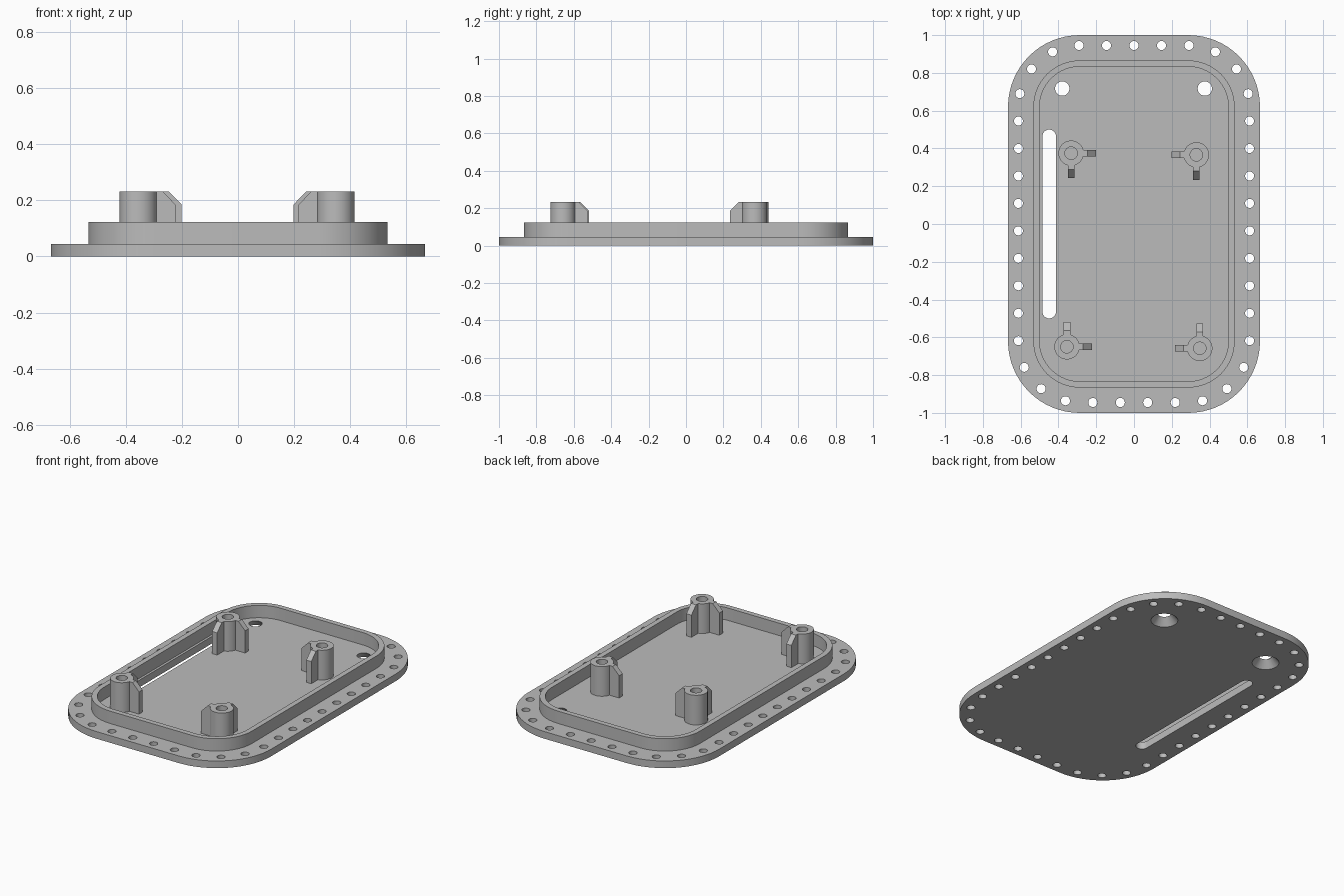
import bpy, bmesh, math
from mathutils import Matrix, Vector

cube = bpy.data.objects.get("Cube")
if cube:
    bpy.data.objects.remove(cube, do_unlink=True)

grey = bpy.data.materials.new("plain_grey")
grey.use_nodes = True
colour = (0.5, 0.5, 0.5, 1)
grey.diffuse_color = colour
grey.node_tree.nodes["Principled BSDF"].inputs["Base Color"].default_value = colour

FLOOR, RIM_TOP, POST_TOP = 0.045, 0.123, 0.232
CX, CY = 0.287, 0.62          # shared centres of all rounded corners


def make_object(name, bm):
    bmesh.ops.recalc_face_normals(bm, faces=bm.faces)
    mesh = bpy.data.meshes.new(name)
    bm.to_mesh(mesh)
    bm.free()
    mesh.materials.append(grey)
    obj = bpy.data.objects.new(name, mesh)
    bpy.context.collection.objects.link(obj)
    return obj


def rounded_outline(cx, cy, r, steps=16):
    pts = []
    for q, (sx, sy) in enumerate([(1, 1), (-1, 1), (-1, -1), (1, -1)]):
        for i in range(steps + 1):
            a = (q + i / steps) * math.pi / 2
            p = (sx * cx + r * math.cos(a), sy * cy + r * math.sin(a))
            if not pts or math.dist(p, pts[-1]) > 1e-5:
                pts.append(p)
    if math.dist(pts[0], pts[-1]) < 1e-5:
        pts.pop()
    return pts


def prism(bm, pts, z0, z1):
    face = bm.faces.new([bm.verts.new((x, y, z0)) for x, y in pts])
    out = bmesh.ops.extrude_face_region(bm, geom=[face], use_keep_orig=True)
    top = [v for v in out["geom"] if isinstance(v, bmesh.types.BMVert)]
    bmesh.ops.translate(bm, verts=top, vec=(0, 0, z1 - z0))


def cone(bm, x, y, z0, z1, r0, r1, n):
    bmesh.ops.create_cone(bm, cap_ends=True, segments=n, radius1=r0, radius2=r1,
                          depth=z1 - z0,
                          matrix=Matrix.Translation((x, y, (z0 + z1) / 2)))


def loft(bm, loops, closed):
    rings = [[bm.verts.new(p) for p in loop] for loop in loops]
    n = len(rings[0])
    for k in range(len(rings) if closed else len(rings) - 1):
        a, b = rings[k], rings[(k + 1) % len(rings)]
        for i in range(n):
            j = (i + 1) % n
            bm.faces.new((a[i], a[j], b[j], b[i]))
    return rings


def bolt_positions(count, r):
    # Evenly spaced around the flange, clockwise from the middle of the back edge
    arc = r * math.pi / 2
    step = (4 * CX + 4 * CY + 4 * arc) / count
    segments = [((0, CY + r), 0, CX)]
    for k, (sx, sy) in enumerate([(1, 1), (1, -1), (-1, -1), (-1, 1)]):
        a = math.pi / 2 * (1 - k)
        segments.append(((sx * CX, sy * CY), a, None))
        b = a - math.pi / 2
        start = (sx * CX + r * math.cos(b), sy * CY + r * math.sin(b))
        segments.append((start, b - math.pi / 2, 2 * CY if k % 2 == 0 else 2 * CX))
    for n in range(count):
        d = n * step
        for (x, y), a, length in segments:
            size = arc if length is None else length
            if d <= size:
                if length is None:
                    yield x + r * math.cos(a - d / r), y + r * math.sin(a - d / r)
                else:
                    yield x + d * math.cos(a), y + d * math.sin(a)
                break
            d -= size


# Flange plate
bm = bmesh.new()
prism(bm, rounded_outline(CX, CY, 0.38), 0, FLOOR)
plate = make_object("base_plate", bm)

# Bolt holes, countersunk holes and long slot, all cut in one go
bm = bmesh.new()
for x, y in bolt_positions(39, 0.325):
    cone(bm, x, y, -0.02, FLOOR + 0.02, 0.024, 0.024, 20)
slope = (0.077 - 0.038) / FLOOR
for x in (-0.38, 0.375):
    cone(bm, x, 0.717, -0.01, FLOOR + 0.01,
         0.077 + 0.01 * slope, 0.038 - 0.01 * slope, 32)
slot = [(x - 0.449, y) for x, y in rounded_outline(0, 0.464, 0.036, 8)]
prism(bm, slot, -0.02, FLOOR + 0.02)
cutter = make_object("hole_cutter", bm)
cutter.hide_render = True
cut = plate.modifiers.new("holes", "BOOLEAN")
cut.operation = "DIFFERENCE"
cut.solver = "EXACT"
cut.object = cutter
bpy.context.view_layer.update()
evaluated = plate.evaluated_get(bpy.context.evaluated_depsgraph_get())
plate_mesh = bpy.data.meshes.new_from_object(evaluated)
plate.modifiers.clear()
plate.data = plate_mesh
bpy.data.objects.remove(cutter, do_unlink=True)

# Raised rim wall
bm = bmesh.new()
section = [(0.246, FLOOR), (0.246, RIM_TOP), (0.213, RIM_TOP), (0.213, FLOOR)]
loft(bm, [[(x, y, z) for x, y in rounded_outline(CX, CY, r)] for r, z in section], True)
rim = make_object("rim_wall", bm)
parts = [plate, rim]


def add_rib(bm, centre, direction):
    # Chamfered web reaching from the post towards the middle
    d = Vector(direction)
    side = Vector((-d.y, d.x, 0)) * 0.0175
    outline = [(0.058, FLOOR), (0.132, FLOOR), (0.132, 0.185),
               (0.086, POST_TOP), (0.058, POST_TOP)]
    face = bm.faces.new([bm.verts.new(centre + d * u - side + Vector((0, 0, z)))
                         for u, z in outline])
    out = bmesh.ops.extrude_face_region(bm, geom=[face], use_keep_orig=True)
    verts = [v for v in out["geom"] if isinstance(v, bmesh.types.BMVert)]
    bmesh.ops.translate(bm, verts=verts, vec=side * 2)


# Four hollow screw posts, each with two ribs
posts = {"back_right": (-0.333, 0.375), "back_left": (0.33, 0.366),
         "front_right": (-0.355, -0.65), "front_left": (0.348, -0.658)}
for name, (x, y) in posts.items():
    bm = bmesh.new()
    profile = [(0.067, FLOOR), (0.067, POST_TOP), (0.033, POST_TOP), (0.033, FLOOR + 0.005)]
    circle = [2 * math.pi * i / 40 for i in range(40)]
    rings = loft(bm, [[(x + r * math.cos(a), y + r * math.sin(a), z) for a in circle]
                      for r, z in profile], False)
    bm.faces.new(rings[0])
    bm.faces.new(rings[-1])
    centre = Vector((x, y, 0))
    add_rib(bm, centre, (-math.copysign(1, x), 0, 0))
    add_rib(bm, centre, (0, -math.copysign(1, y), 0))
    parts.append(make_object(name + "_post", bm))

# Smooth the round walls, keep the edges sharp
bpy.ops.object.select_all(action="DESELECT")
for part in parts:
    part.select_set(True)
bpy.context.view_layer.objects.active = plate
bpy.ops.object.shade_smooth_by_angle(angle=math.radians(30))
